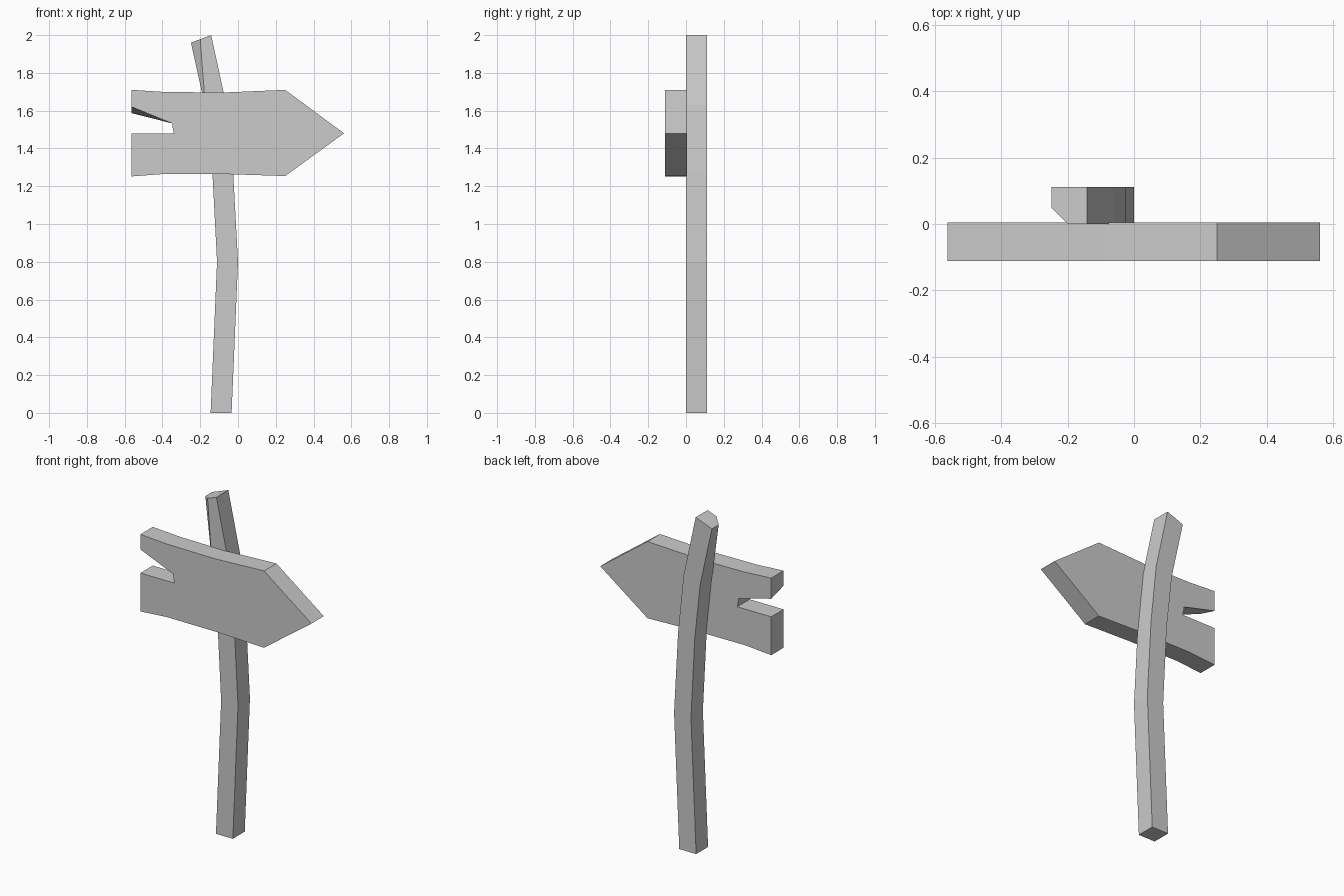
import bpy, bmesh

if "Cube" in bpy.data.objects:
    bpy.data.objects.remove(bpy.data.objects["Cube"])


def finish(name, bm):
    bmesh.ops.recalc_face_normals(bm, faces=bm.faces)
    mesh = bpy.data.meshes.new(name)
    bm.to_mesh(mesh)
    bm.free()
    obj = bpy.data.objects.new(name, mesh)
    bpy.context.collection.objects.link(obj)
    return obj


def loft(name, rings):
    """Join matching closed rings into a capped flat-shaded solid."""
    bm = bmesh.new()
    loops = [[bm.verts.new(p) for p in ring] for ring in rings]
    for a, b in zip(loops, loops[1:]):
        for i in range(len(a)):
            j = (i + 1) % len(a)
            bm.faces.new((a[i], a[j], b[j], b[i]))
    bm.faces.new(loops[0])
    bm.faces.new(loops[-1])
    bmesh.ops.remove_doubles(bm, verts=bm.verts, dist=0.0005)
    return finish(name, bm)


# Crooked post: front-left corner is chipped away towards the slanted top
def post_ring(left, right, z_left, z_right, chip):
    def z(x):
        return z_left + (z_right - z_left) * (x - left) / (right - left)
    plan = [(left + chip, 0), (right, 0), (right, 0.112), (left, 0.112), (left, chip)]
    return [(x, y, z(x)) for x, y in plan]


loft("post", [
    post_ring(-0.145, -0.034, 0, 0, 0),
    post_ring(-0.111, 0.0, 0.80, 0.80, 0),
    post_ring(-0.136, -0.026, 1.28, 1.28, 0),
    post_ring(-0.172, -0.062, 1.61, 1.63, 0),
    post_ring(-0.249, -0.142, 1.96, 2.0, 0.049),
])

# Arrow board with a splintered notch at the tail
front = [(-0.563, 1.71), (-0.563, 1.62), (-0.35, 1.533), (-0.34, 1.48),
         (-0.563, 1.48), (-0.563, 1.252), (-0.39, 1.265), (-0.06, 1.264),
         (0.25, 1.254), (0.561, 1.48), (0.25, 1.71), (-0.08, 1.696), (-0.39, 1.699)]
back = list(front)
back[1] = (-0.563, 1.587)
loft("arrow_board", [[(x, -0.112, z) for x, z in front],
                     [(x, 0.004, z) for x, z in back]])
